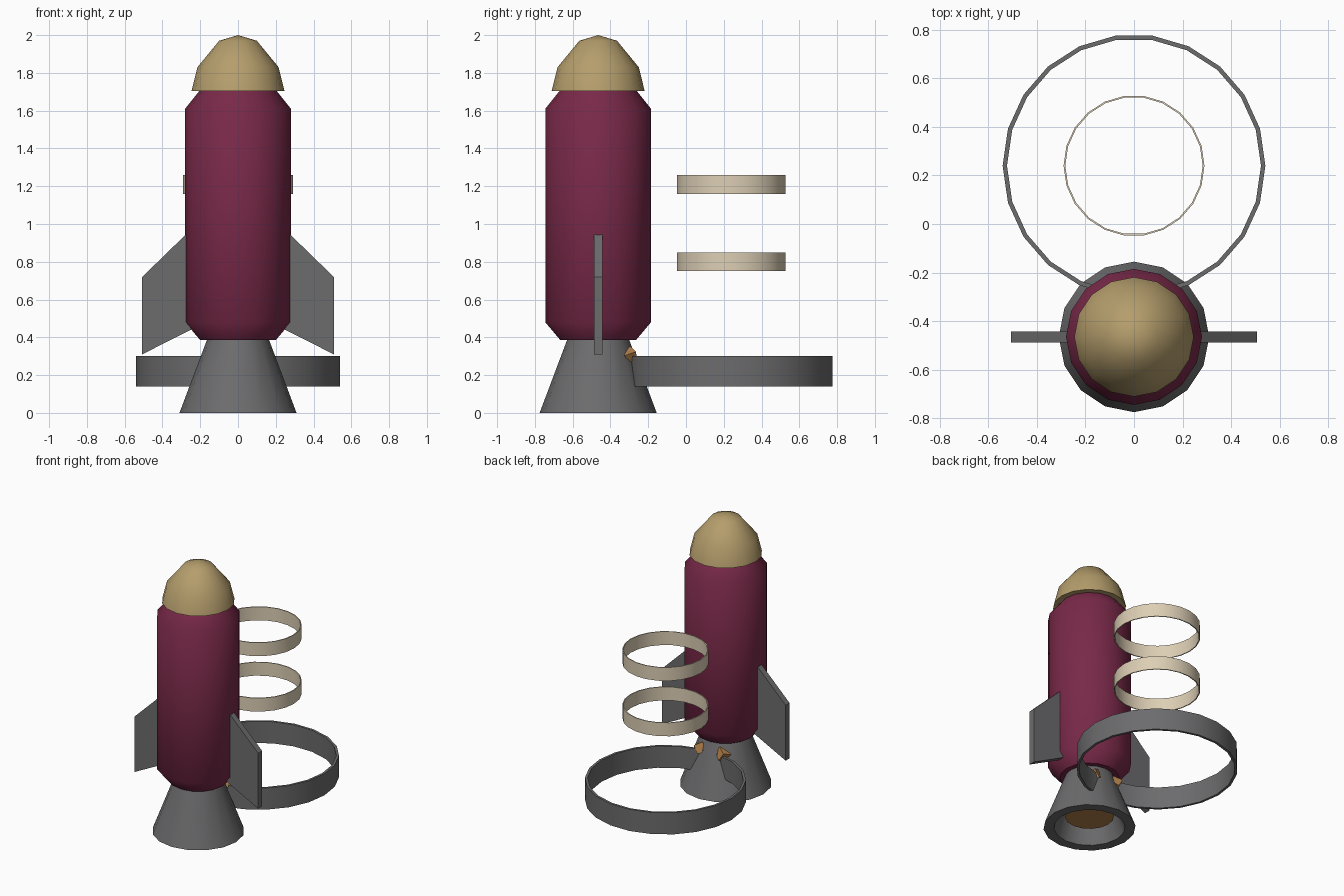
import bpy, bmesh, math
from mathutils import Matrix, Euler

if "Cube" in bpy.data.objects:
    bpy.data.objects.remove(bpy.data.objects["Cube"])

ROCKET_Y = -0.465
RING_Y = 0.24


def material(name, r, g, b):
    m = bpy.data.materials.new(name)
    m.diffuse_color = (r, g, b, 1)
    m.use_nodes = True
    m.node_tree.nodes["Principled BSDF"].inputs["Base Color"].default_value = m.diffuse_color
    return m


maroon = material("maroon", 0.19, 0.022, 0.065)
gold = material("gold", 0.46, 0.34, 0.15)
cream = material("cream", 0.72, 0.62, 0.46)
orange = material("orange", 0.45, 0.22, 0.07)
grey = material("dark_grey", 0.15, 0.15, 0.155)


def finish(name, bm, mat, smooth=35):
    bmesh.ops.recalc_face_normals(bm, faces=bm.faces)
    me = bpy.data.meshes.new(name)
    bm.to_mesh(me)
    bm.free()
    ob = bpy.data.objects.new(name, me)
    bpy.context.collection.objects.link(ob)
    me.materials.append(mat)
    if smooth:
        bpy.ops.object.select_all(action='DESELECT')
        bpy.context.view_layer.objects.active = ob
        ob.select_set(True)
        bpy.ops.object.shade_smooth_by_angle(angle=math.radians(smooth))
    return ob


def lathe(name, profile, sides, y, mat, closed=False, smooth=35):
    """Turn (radius, z) points round a vertical axis at (0, y)."""
    bm = bmesh.new()
    loops = []
    for r, z in profile:
        if r == 0:
            loops.append([bm.verts.new((0, y, z))] * sides)
        else:
            loops.append([bm.verts.new((r * math.cos(math.tau * i / sides),
                                        y + r * math.sin(math.tau * i / sides), z))
                          for i in range(sides)])
    pairs = list(zip(loops, loops[1:]))
    if closed:
        pairs.append((loops[-1], loops[0]))
    for a, b in pairs:
        for i in range(sides):
            j = (i + 1) % sides
            bm.faces.new(list(dict.fromkeys((a[i], a[j], b[j], b[i]))))
    return finish(name, bm, mat, smooth)


# Hull, nose and hollow engine bell
lathe("body", [(0, 0.385), (0.2, 0.385), (0.28, 0.48), (0.28, 1.61), (0.2, 1.71), (0, 1.71)],
      16, ROCKET_Y, maroon, smooth=50)
lathe("nose_cone", [(0, 1.705), (0.246, 1.705), (0.215, 1.83), (0.1, 1.97), (0, 2.0)],
      16, ROCKET_Y, gold, smooth=50)
lathe("nozzle", [(0.31, 0), (0.165, 0.385), (0.11, 0.385), (0.24, 0)],
      16, ROCKET_Y, grey, closed=True)
lathe("burner", [(0, 0.085), (0.165, 0.085), (0.11, 0.3), (0, 0.3)],
      16, ROCKET_Y, orange)

# Two swept side fins
for side, label in ((1, "right"), (-1, "left")):
    bm = bmesh.new()
    outline = [(0.25, 0.97), (0.507, 0.72), (0.507, 0.31), (0.25, 0.44)]
    face = bm.faces.new([bm.verts.new((side * x, ROCKET_Y - 0.023, z)) for x, z in outline])
    ext = bmesh.ops.extrude_face_region(bm, geom=[face])
    for v in ext["geom"]:
        if isinstance(v, bmesh.types.BMVert):
            v.co.y += 0.046
    finish(label + "_fin", bm, grey, smooth=0)

# Small tilted lugs poking through the bell beside the large ring
for side, label in ((1, "right"), (-1, "left")):
    bm = bmesh.new()
    rot = Euler((math.radians(20), math.radians(25 * side), math.radians(30 * side)))
    bmesh.ops.create_cube(bm, size=0.065, matrix=Matrix.Translation((0.09 * side, -0.305, 0.3))
                          @ rot.to_matrix().to_4x4())
    finish(label + "_lug", bm, orange, smooth=0)

# Free standing hoops behind the rocket
for name, r, t, z0, z1, mat in (("base_ring", 0.541, 0.018, 0.14, 0.3, grey),
                                ("lower_ring", 0.29, 0.007, 0.75, 0.85, cream),
                                ("upper_ring", 0.29, 0.007, 1.16, 1.26, cream)):
    lathe(name, [(r, z0), (r, z1), (r - t, z1), (r - t, z0)], 22, RING_Y, mat, closed=True)
